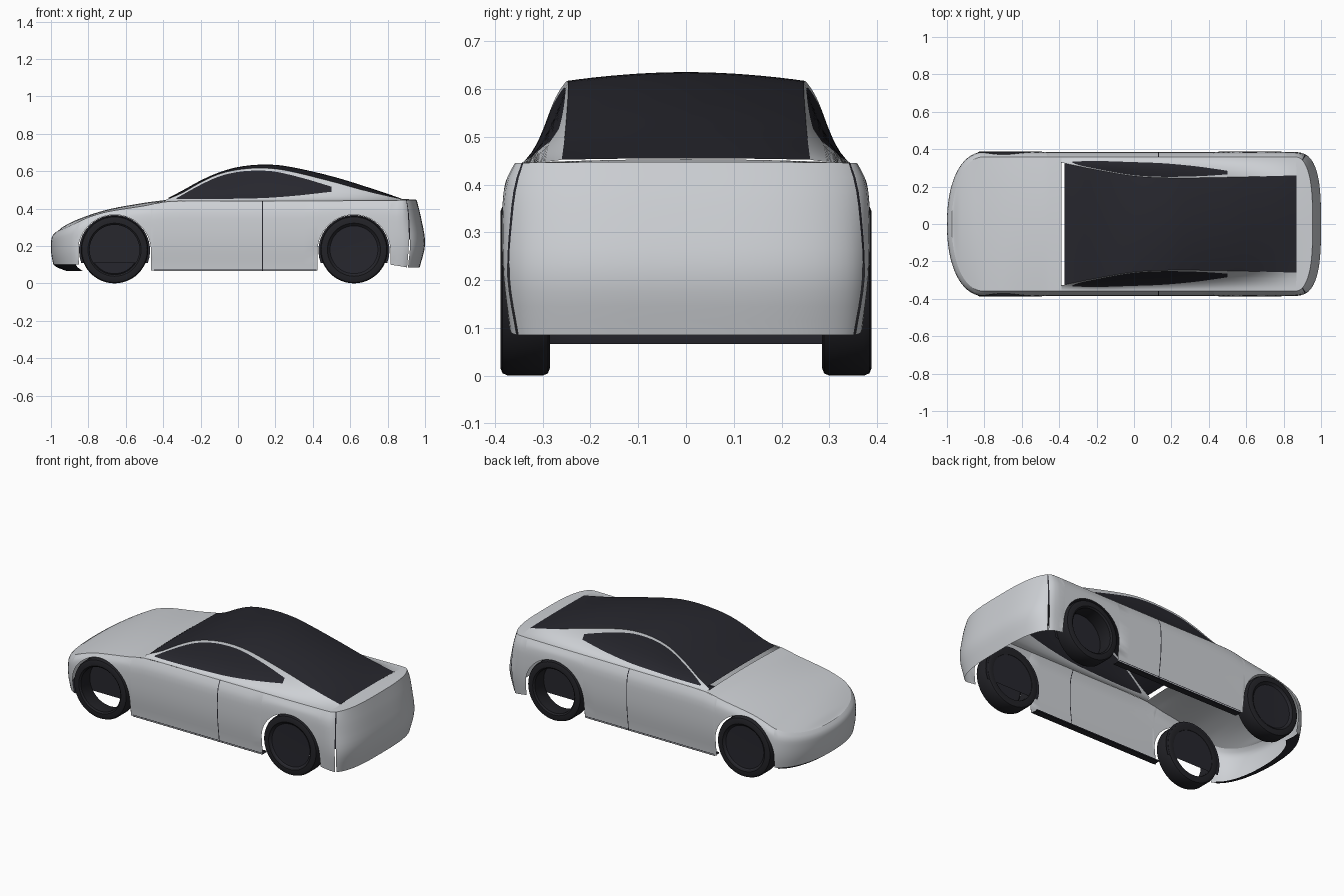
import bpy, bmesh, math

if "Cube" in bpy.data.objects:
    bpy.data.objects.remove(bpy.data.objects["Cube"])


def material(name, rgb):
    m = bpy.data.materials.new(name)
    m.diffuse_color = (*rgb, 1)
    m.use_nodes = True
    m.node_tree.nodes["Principled BSDF"].inputs["Base Color"].default_value = m.diffuse_color
    return m


PAINT = material("silver_paint", (0.62, 0.64, 0.67))
GLASS = material("dark_glass", (0.02, 0.02, 0.027))
RUBBER = material("black_rubber", (0.016, 0.016, 0.02))


def curve(pts, x):
    """Smooth curve through (x, value) points, clamped at both ends."""
    if x <= pts[0][0]:
        return pts[0][1]
    if x >= pts[-1][0]:
        return pts[-1][1]
    i = max(k for k in range(len(pts) - 1) if pts[k][0] <= x)

    def slope(k):
        a, b = pts[max(k - 1, 0)], pts[min(k + 1, len(pts) - 1)]
        return (b[1] - a[1]) / (b[0] - a[0])
    (x0, y0), (x1, y1) = pts[i], pts[i + 1]
    h = x1 - x0
    t = (x - x0) / h
    return ((2*t**3 - 3*t**2 + 1) * y0 + (t**3 - 2*t**2 + t) * h * slope(i)
            + (3*t**2 - 2*t**3) * y1 + (t**3 - t**2) * h * slope(i + 1))


def grid(name, rows, mats, pick=None, mirror=True, closed=False, angle=35):
    """Skin rows of points; pick(center, row, column) gives a material index or None to omit."""
    bm = bmesh.new()
    vs = [[bm.verts.new(p) for p in r] for r in rows]
    n = len(rows)
    for i in range(n if closed else n - 1):
        a, b = vs[i], vs[(i + 1) % n]
        for j in range(len(a) - 1):
            quad = (a[j], a[j + 1], b[j + 1], b[j])
            c = sum((v.co for v in quad), quad[0].co * 0) / 4
            idx = pick(c, i, j) if pick else 0
            if idx is not None:
                bm.faces.new(quad).material_index = idx
    bmesh.ops.remove_doubles(bm, verts=bm.verts, dist=0.0002)
    bmesh.ops.recalc_face_normals(bm, faces=bm.faces)
    # Open shells face away from the middle of the car
    if not closed:
        out = 0
        for f in bm.faces:
            d = f.calc_center_median()
            d.x -= max(-0.6, min(0.6, d.x))
            d.z -= 0.2
            out += f.calc_area() * f.normal.dot(d)
        if out < 0:
            bmesh.ops.reverse_faces(bm, faces=bm.faces)
    me = bpy.data.meshes.new(name)
    bm.to_mesh(me)
    bm.free()
    for m in mats:
        me.materials.append(m)
    ob = bpy.data.objects.new(name, me)
    bpy.context.collection.objects.link(ob)
    if mirror:
        mod = ob.modifiers.new("mirror", 'MIRROR')
        mod.use_axis = (False, True, False)
        mod.merge_threshold = 0.0005
    bpy.ops.object.select_all(action='DESELECT')
    ob.select_set(True)
    bpy.context.view_layer.objects.active = ob
    bpy.ops.object.shade_smooth_by_angle(angle=math.radians(angle))
    return ob


# Body plan: rounded nose, straight flanks, squarer tail
WHEELS = (-0.66, 0.62)
ARCH = 0.195
RIM = [(-1, .275), (-.9, .315), (-.8, .353), (-.72, .378), (-.66, .39), (-.5, .415),
       (-.38, .437), (0, .44), (.6, .442), (.9, .445), (1, .447)]
SIDE = [(0, .018), (.35, .003), (.65, 0), (.88, .006), (1, .026)]
TAIL = [(0, .03), (.35, 0), (.7, .018), (1, .045)]


def plan(x):
    """Half width and outward direction of the body at x."""
    for mid, a, n, s in ((-.8, .2, 2.2, -1), (.85, .15, 3, 1)):
        u = (x - mid) * s / a
        if u > 0:
            v = max(0, 1 - u**n) ** (1 / n)
            nx, ny = s * u**(n - 1) / a, v**(n - 1) / .385
            k = math.hypot(nx, ny)
            return .385 * v, nx / k, ny / k
    return .385, 0, 1


def bottom(x):
    for xc in WHEELS:
        if abs(x - xc) <= ARCH + 1e-5:
            return .172 + math.sqrt(max(0, ARCH**2 - (x - xc)**2))
    if x < -.8:
        return .1
    return .07 if x < .7 else .1 - .015 * min(1, (x - .815) / .1)


def wall(x, z):
    """Point of the body side at station x and height z."""
    y, nx, ny = plan(x)
    f = (z - .08) / (curve(RIM, x) - .08)
    w = abs(nx) if x > 0 else 0
    d = curve(SIDE, f) * (1 - w) + curve(TAIL, f) * w
    return (x - nx * d, max(0, y - ny * d), z)


xs = [-.45, -.38, -.25, -.1, 0, .128, .133, .25, .35, .914, .921]
for xc in WHEELS:
    xs += [xc - ARCH - .001, xc + ARCH + .001]
    xs += [xc - ARCH * math.cos(k * math.pi / 28) for k in range(29)]
for k in range(19):
    c = max(0, math.cos(k * math.pi / 36))
    xn, xt = -.8 - .2 * c ** (2 / 2.2), .85 + .15 * c ** (2 / 3)
    xs += [xn] if xn < -.862 else []
    xs += [xt] if xt > .82 else []
xs = sorted(xs)


def body_colour(c, i, j):
    if abs(c.y) > .3 and .914 <= xs[i] < .9205:
        return None if c.z < .25 else 1     # gap beside the rear bumper
    return 1 if .127 < xs[i] < .13 else 0   # door seam


rows = []
for x in xs:
    b, r = bottom(x), curve(RIM, x)
    rows.append([wall(x, b + (r - b) * k / 12) for k in range(13)])
grid("body_sides", rows, [PAINT, GLASS], body_colour)
rims = [r[-1] for r in rows]


def crown(edge, top, n=8):
    x, y, z = edge
    return [(x, y * (1 - k / n), z + (top - z) * (1 - (1 - k / n)**2)) for k in range(n + 1)]


# Hood and rear deck close the top of the sides
HOOD = [(-.97, .275), (-.93, .306), (-.85, .345), (-.7, .394), (-.5, .431), (-.385, .446)]
hood_rims = [p for p in rims if p[0] < -.4] + [wall(-.388, curve(RIM, -.388))]
grid("hood", [crown(p, curve(HOOD, p[0])) for p in hood_rims], [PAINT])
deck_rims = [wall(.868, curve(RIM, .868))] + [p for p in rims if p[0] > .87]
grid("rear_deck", [crown(p, max(p[2], .453 - .07 * (p[0] - .868))) for p in deck_rims], [PAINT])

# Cabin: roof panel, pillars and side windows
EDGE_Z = [(-.388, .446), (-.3, .483), (-.2, .54), (-.1, .585), (0, .608), (.12, .617),
          (.25, .605), (.5, .545), (.7, .49), (.87, .452)]
EDGE_Y = [(-.388, .328), (-.2, .29), (0, .257), (.2, .247), (.5, .25), (.87, .26)]
ROOF = [(-.388, .449), (-.3, .495), (-.2, .55), (-.1, .594), (0, .622), (.12, .635),
        (.25, .628), (.5, .573), (.7, .512), (.87, .455)]
WIN_LOW = [(-.33, .45), (.1, .455), (.3, .468), (.5, .49)]
WIN_TOP = [(-.33, .455), (-.2, .527), (-.1, .572), (0, .596), (.1, .603), (.2, .597),
           (.35, .562), (.5, .517)]
cabin = [-.388, -.372, -.35] + [-.33 + .83 * k / 26 for k in range(27)] \
    + [.5 + .37 * k / 10 for k in range(1, 11)]


def cabin_side(x):
    xw = min(max(x, -.33), .5)
    z0, z1 = curve(RIM, xw), curve(EDGE_Z, xw)
    lo, hi = [(curve(w, xw) - z0) / (z1 - z0) for w in (WIN_LOW, WIN_TOP)]
    s = [lo * (k / 4)**2 for k in range(4)] + [lo + (hi - lo) * k / 5 for k in range(6)] \
        + [(hi + 1) / 2, 1]
    z0, z1 = curve(RIM, x), curve(EDGE_Z, x)
    y0, y1 = wall(x, z0)[1], curve(EDGE_Y, x)
    return [(x, y0 + (y1 - y0) * math.sqrt(t), z0 + (z1 - z0) * t) for t in s]


grid("cabin_sides", [cabin_side(x) for x in cabin], [PAINT, GLASS],
     lambda c, i, j: 1 if -.33 < c.x < .5 and 4 <= j < 9 else 0)
grid("roof_glass", [crown((x, curve(EDGE_Y, x), curve(EDGE_Z, x)), curve(ROOF, x), 10)
                    for x in cabin[1:]], [GLASS])

# Dark front lip and sills
lip = []
for x in [x for x in xs if x < -.857]:
    p = wall(x, .1)
    y, nx, ny = plan(x)
    lip.append([p, (p[0] - nx * .02, max(0, p[1] - ny * .02), .085),
                (p[0] - nx * .07, max(0, p[1] - ny * .07), .066)])
grid("front_lip", lip, [GLASS])
grid("sill", [[(x, .368, .078), (x, .366, .066), (x, .325, .066), (x, .325, .074)]
              for x in (-.45, .42)], [GLASS])

# Wheels: tyres all round, two covers on opposite corners, inner liners
TYRE = [(.133, .30), (.137, .288), (.165, .285), (.175, .289), (.18, .30), (.18, .372),
        (.175, .384), (.165, .388), (.142, .388), (.133, .38), (.133, .30)]
COVER = [(.134, .382), (.128, .376), (.06, .374), (0, .374)]


def lathe(name, profile, xc, side, mat):
    rows = [[(xc + r * math.cos(a), side * y, .18 + r * math.sin(a)) for r, y in profile]
            for a in (k * math.tau / 48 for k in range(48))]
    grid(name, rows, [mat], mirror=False, closed=True)


for end, xc in zip(("front", "rear"), WHEELS):
    for label, side in (("near", -1), ("far", 1)):
        lathe(f"{end}_{label}_tyre", TYRE, xc, side, RUBBER)
        if (end == "front") == (side == 1):
            lathe(f"{end}_{label}_wheel_cover", COVER, xc, side, GLASS)
    liner = []
    for k in range(25):
        a = math.radians(-21 + 222 * k / 24)
        px, pz = xc + .19 * math.cos(a), .176 + .19 * math.sin(a)
        liner.append([(px, .29, pz), (xc + (px - xc) * .5, .29, .108 + (pz - .108) * .5),
                      (xc, .29, .108)])
    grid(f"{end}_wheel_liners", liner, [GLASS])
